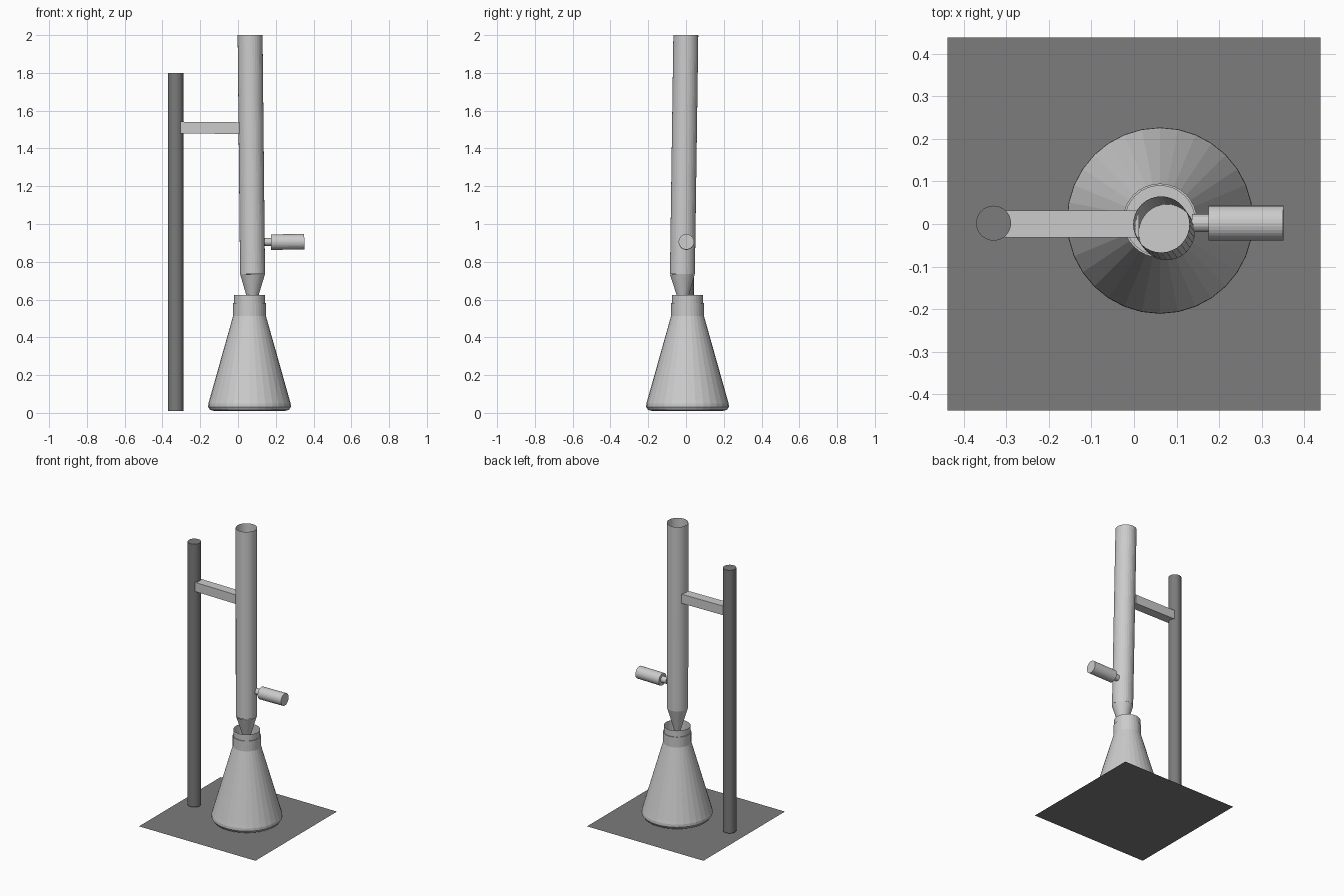
import bpy, bmesh, math
from mathutils import Vector

if "Cube" in bpy.data.objects:
    bpy.data.objects.remove(bpy.data.objects["Cube"])

dark = bpy.data.materials.new("dark_grey")
dark.diffuse_color = (0.2, 0.2, 0.2, 1)
dark.use_nodes = True
dark.node_tree.nodes["Principled BSDF"].inputs["Base Color"].default_value = dark.diffuse_color


def finish(name, bm, mat=None):
    bmesh.ops.remove_doubles(bm, verts=bm.verts, dist=1e-5)
    bmesh.ops.recalc_face_normals(bm, faces=bm.faces)
    me = bpy.data.meshes.new(name)
    bm.to_mesh(me)
    bm.free()
    if mat:
        me.materials.append(mat)
    ob = bpy.data.objects.new(name, me)
    bpy.context.collection.objects.link(ob)
    return ob


def loft(name, rings, sides=32, cap_start=True, cap_end=True, mat=None):
    """Skin circles (centre, radius) along the axis from first to last centre."""
    axis = (Vector(rings[-1][0]) - Vector(rings[0][0])).normalized()
    side = Vector((0, 1, 0))
    u = (side - axis * side.dot(axis)).normalized()
    v = axis.cross(u)
    bm = bmesh.new()
    loops = []
    for c, r in rings:
        loops.append([bm.verts.new(Vector(c) + r * (u * math.cos(a) + v * math.sin(a)))
                      for a in (2 * math.pi * i / sides for i in range(sides))])
    for a, b in zip(loops, loops[1:]):
        for i in range(sides):
            j = (i + 1) % sides
            bm.faces.new((a[i], a[j], b[j], b[i]))
    if cap_start:
        bm.faces.new(loops[0])
    if cap_end:
        bm.faces.new(loops[-1])
    return finish(name, bm, mat)


# Flat base sheet
bm = bmesh.new()
bmesh.ops.create_grid(bm, x_segments=1, y_segments=1, size=0.438)
finish("base_plate", bm, dark)

# Stand rod
loft("stand_rod", [((-0.33, 0.002, 0.01), 0.041), ((-0.33, 0.002, 1.80), 0.041)], mat=dark)

# Clamp arm, slightly drooping toward the tube
bm = bmesh.new()
bmesh.ops.create_cube(bm, size=1)
for vert in bm.verts:
    x, y, z = vert.co
    vert.co = (-0.146 + x * 0.315, y * 0.063, 1.509 + z * 0.062 - x * 0.003)
finish("clamp_arm", bm)

# Conical flask with open stepped neck
profile = [(0.185, 0.01), (0.209, 0.016), (0.219, 0.032), (0.218, 0.05),
           (0.212, 0.07), (0.087, 0.513), (0.087, 0.583), (0.082, 0.583), (0.082, 0.625)]
loft("flask", [((0.061, 0.008, z), r) for r, z in profile], cap_end=False)

# Leaning open tube with a floor at the bottom
top, low = (0.064, -0.001, 2.0), (0.077, -0.019, 0.735)
loft("measuring_tube", [(low, 0.066), (top, 0.066)], cap_end=False)

# Tapered outlet tip
loft("outlet_tip", [((0.077, -0.019, 0.735), 0.066), ((0.076, -0.015, 0.55), 0.011)],
     cap_start=False)

# Tap stem and handle
loft("tap_stem", [((0.136, 0.002, 0.905), 0.021), ((0.18, 0.002, 0.905), 0.021)], 16)
loft("tap_handle", [((0.175, 0.002, 0.904), 0.041), ((0.351, 0.002, 0.906), 0.041)])
